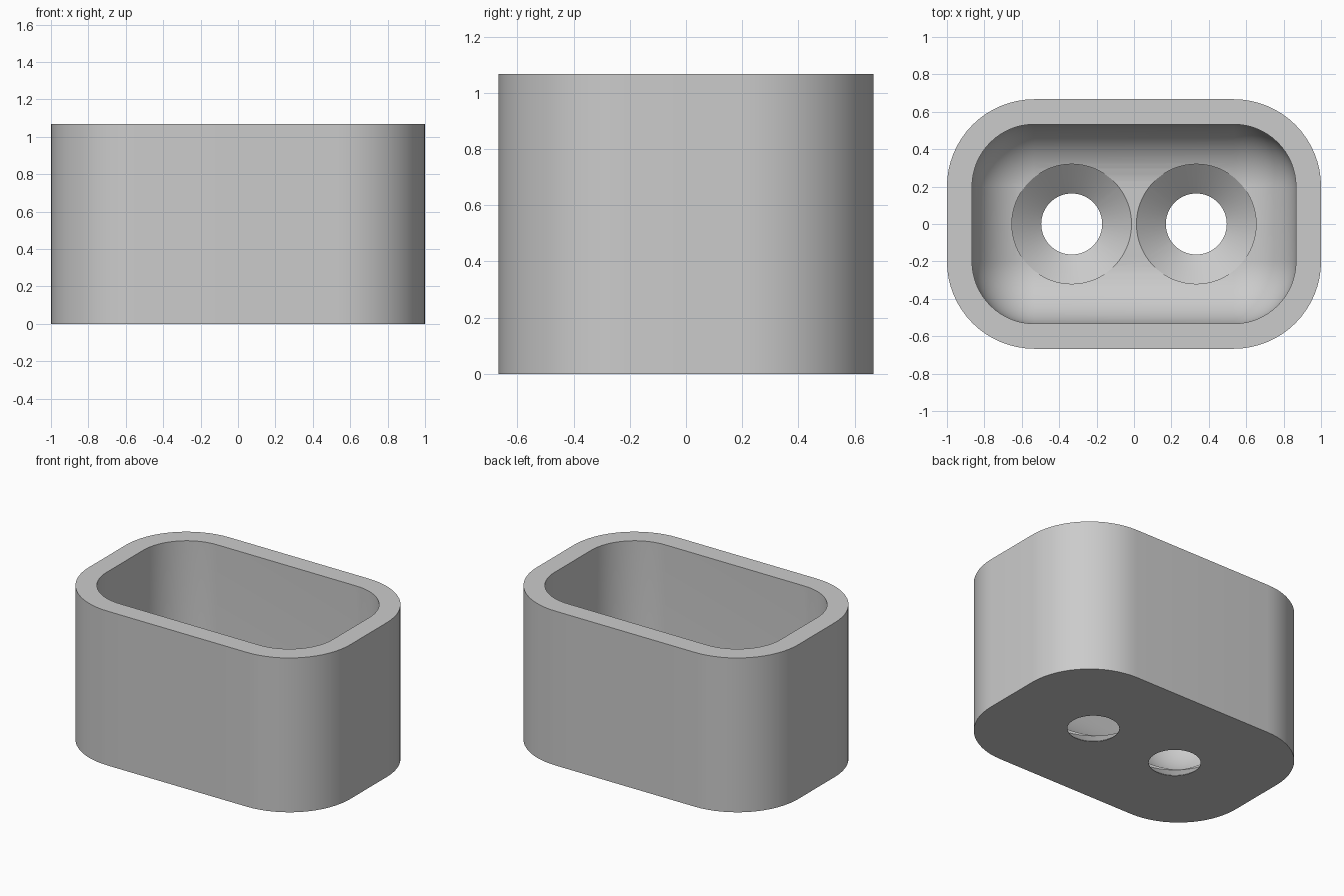
import bpy, bmesh
from math import sin, cos, pi

cube = bpy.data.objects.get("Cube")
if cube:
    bpy.data.objects.remove(cube, do_unlink=True)

HEIGHT, FLOOR = 1.067, 0.133
CORE_X, CORE_Y = 0.533, 0.2      # centres of the rounded corners
R_OUT, R_IN = 0.467, 0.333
SEGS = 16

grey = bpy.data.materials.new("light grey")
grey.use_nodes = True
grey.diffuse_color = (0.6, 0.6, 0.6, 1)
grey.node_tree.nodes["Principled BSDF"].inputs["Base Color"].default_value = (0.6, 0.6, 0.6, 1)


def rounded_ring(radius, z):
    """Rounded rectangle around the fixed corner centres."""
    pts = []
    for q, (sx, sy) in enumerate([(1, 1), (-1, 1), (-1, -1), (1, -1)]):
        for i in range(SEGS + 1):
            a = (q + i / SEGS) * pi / 2
            pts.append((sx * CORE_X + radius * cos(a), sy * CORE_Y + radius * sin(a), z))
    return pts


def circle_ring(x, radius, z, n=64):
    return [(x + radius * cos(2 * pi * i / n), radius * sin(2 * pi * i / n), z) for i in range(n)]


def loft(name, rings):
    """Closed solid through a stack of rings, bottom to top."""
    bm = bmesh.new()
    rows = [[bm.verts.new(p) for p in ring] for ring in rings]
    n = len(rows[0])
    for low, high in zip(rows, rows[1:]):
        for i in range(n):
            j = (i + 1) % n
            bm.faces.new((low[i], low[j], high[j], high[i]))
    bm.faces.new(rows[0][::-1])
    bm.faces.new(rows[-1])
    bmesh.ops.remove_doubles(bm, verts=bm.verts, dist=0.0001)
    bmesh.ops.recalc_face_normals(bm, faces=bm.faces)
    mesh = bpy.data.meshes.new(name)
    bm.to_mesh(mesh)
    bm.free()
    mesh.materials.append(grey)
    obj = bpy.data.objects.new(name, mesh)
    bpy.context.collection.objects.link(obj)
    return obj


# Outer body
body = loft("cup_body", [rounded_ring(R_OUT, 0), rounded_ring(R_OUT, HEIGHT)])

# Pocket with a full round between floor and walls
rings = []
for k in range(SEGS + 1):
    a = k / SEGS * pi / 2
    rings.append(rounded_ring(R_IN * sin(a), FLOOR + R_IN * (1 - cos(a))))
rings.append(rounded_ring(R_IN, HEIGHT + 0.2))
cutters = [loft("pocket_cutter", rings)]

# Two countersunk holes through the floor
for side, x in (("left", 0.333), ("right", -0.333)):
    cutters.append(loft(side + "_hole_cutter", [
        circle_ring(x, 0.163, -0.1), circle_ring(x, 0.163, 0.003),
        circle_ring(x, 0.32, FLOOR), circle_ring(x, 0.32, 0.5)]))

bpy.ops.object.select_all(action="DESELECT")
bpy.context.view_layer.objects.active = body
body.select_set(True)
for cutter in cutters:
    cutter.hide_render = True
    mod = body.modifiers.new("cut", "BOOLEAN")
    mod.operation = "DIFFERENCE"
    mod.solver = "EXACT"
    mod.object = cutter
    bpy.ops.object.modifier_apply(modifier=mod.name)
    bpy.data.objects.remove(cutter, do_unlink=True)

bpy.ops.object.shade_smooth_by_angle(angle=0.45)
